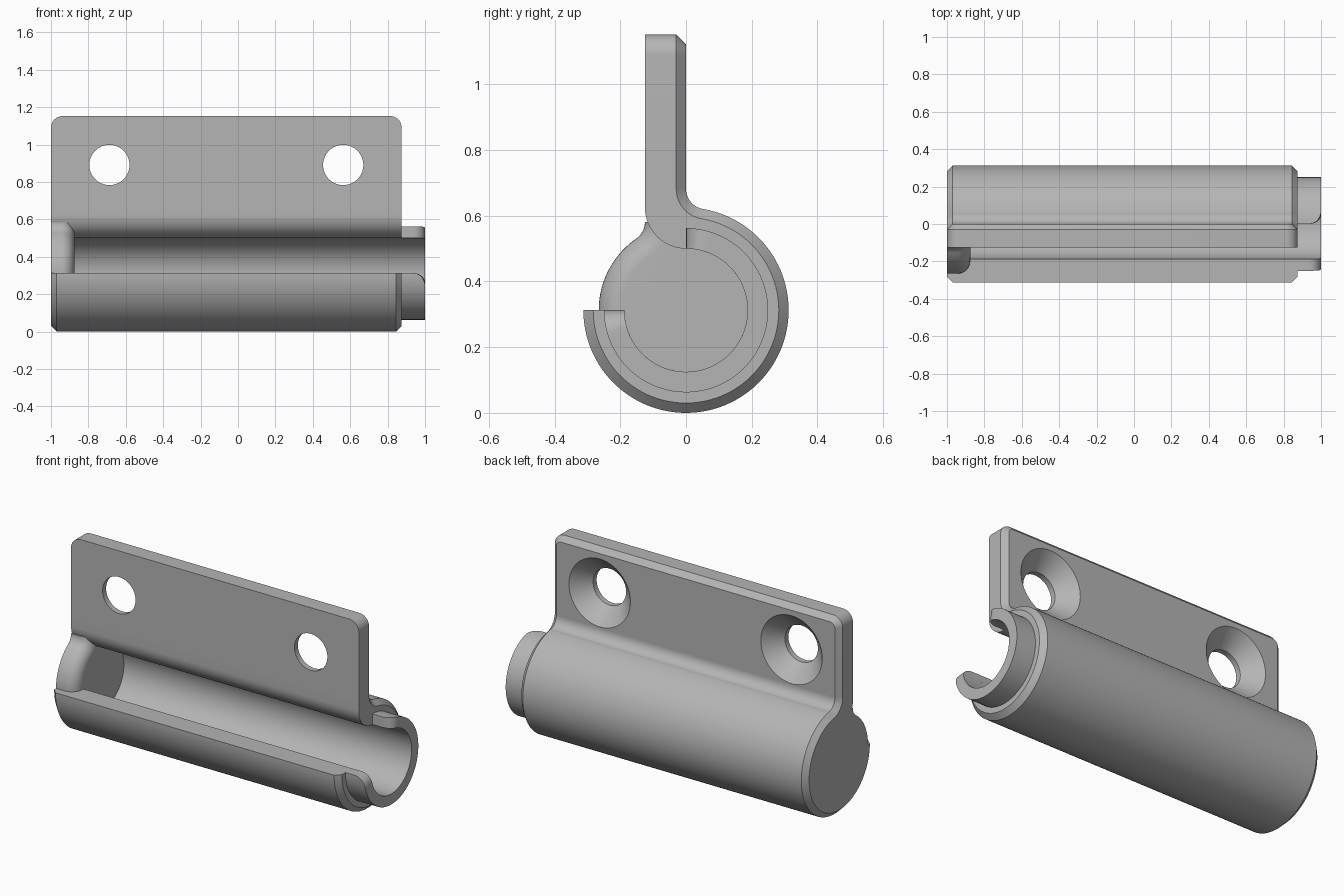
import bpy, bmesh
from math import sin, cos, radians, sqrt, atan2, degrees

cube = bpy.data.objects.get("Cube")
if cube:
    bpy.data.objects.remove(cube, do_unlink=True)

# Main dimensions
LEFT, RIGHT, TIP = -1.0, 0.875, 1.0
AXIS = 0.3125            # height of the barrel axis
OUTER, BORE, SPIGOT = 0.3125, 0.1875, 0.25
THICK, TOP = 0.125, 1.152
CHAMFER, FILLET, ROUND = 0.03, 0.0625, 0.0625
FILLET_Z = AXIS + sqrt((OUTER + FILLET) ** 2 - FILLET ** 2)

grey = bpy.data.materials.new("plain grey")
grey.use_nodes = True
grey.diffuse_color = (0.46, 0.46, 0.46, 1)
grey.node_tree.nodes["Principled BSDF"].inputs["Base Color"].default_value = grey.diffuse_color


def arc(cx, cy, r, start, end, steps):
    angles = [radians(start + (end - start) * i / steps) for i in range(steps + 1)]
    return [(cx + r * cos(a), cy + r * sin(a)) for a in angles]


def loft(name, rings):
    """Skin a row of matching closed rings and cap both ends."""
    bm = bmesh.new()
    loops = [[bm.verts.new(p) for p in ring] for ring in rings]
    n = len(loops[0])
    for a, b in zip(loops, loops[1:]):
        for i in range(n):
            j = (i + 1) % n
            bm.faces.new((a[i], a[j], b[j], b[i]))
    bm.faces.new(loops[0])
    bm.faces.new(loops[-1])
    bmesh.ops.recalc_face_normals(bm, faces=bm.faces)
    mesh = bpy.data.meshes.new(name)
    bm.to_mesh(mesh)
    bm.free()
    mesh.materials.append(grey)
    obj = bpy.data.objects.new(name, mesh)
    bpy.context.collection.objects.link(obj)
    return obj


def activate(obj):
    bpy.ops.object.select_all(action='DESELECT')
    obj.select_set(True)
    bpy.context.view_layer.objects.active = obj


# Barrel: open trough with a neck that flows into the plate
def barrel_ring(x, inset):
    turn = degrees(atan2(FILLET_Z - AXIS, FILLET))
    pts = arc(0, AXIS, OUTER - inset, 180, 360 + turn, 72)
    pts += arc(FILLET, FILLET_Z, FILLET + inset, 180 + turn, 180, 10)
    pts += [(-THICK, FILLET_Z)]
    pts += arc(0, AXIS + BORE + THICK, THICK, 180, 270, 16)
    pts += arc(0, AXIS, BORE, 450, 180, 72)[1:]
    return [(x, y, z) for y, z in pts]


barrel = loft("barrel", [
    barrel_ring(LEFT, CHAMFER), barrel_ring(LEFT + CHAMFER, 0),
    barrel_ring(RIGHT - CHAMFER, 0), barrel_ring(RIGHT, CHAMFER)])


# Mounting plate: rounded top corners, chamfered back outline
def plate_ring(y, inset):
    r = ROUND
    pts = [(LEFT + inset, FILLET_Z), (RIGHT - inset, FILLET_Z)]
    pts += arc(RIGHT - r, TOP - r, r - inset, 0, 90, 10)
    pts += arc(LEFT + r, TOP - r, r - inset, 90, 180, 10)
    return [(x, y, z) for x, z in pts]


plate = loft("mounting_plate", [
    plate_ring(-THICK, 0), plate_ring(-CHAMFER, 0), plate_ring(0, CHAMFER)])

# Countersunk screw holes
for x in (-0.6875, 0.5625):
    steps = [(-0.2, 0.1075), (-0.0925, 0.1075), (0.05, 0.25)]
    cutter = loft("hole_cutter", [
        [(px, y, pz) for px, pz in arc(x, 0.8906, r, 0, 360, 64)[:-1]]
        for y, r in steps])
    cutter.hide_render = True
    activate(plate)
    cut = plate.modifiers.new("hole", 'BOOLEAN')
    cut.operation, cut.solver, cut.object = 'DIFFERENCE', 'EXACT', cutter
    bpy.ops.object.modifier_apply(modifier=cut.name)
    bpy.data.objects.remove(cutter, do_unlink=True)


# End stop: closes the bore and bulges out with a rounded inner edge
def stop_ring(x, inset):
    radius, blend = 0.2656, FILLET
    cy = -THICK - blend
    rise = sqrt((radius + blend) ** 2 - cy ** 2)
    turn = degrees(atan2(rise, cy))
    pts = arc(0, AXIS, radius - inset, 180, turn, 20)
    pts += arc(cy, AXIS + rise, blend + inset, turn - 180, 0, 10)
    pts += [(0, AXIS + rise)]
    pts += arc(0, AXIS, BORE, 90, -180, 72)
    return [(x, y, z) for y, z in pts]


edge, inner = 0.07, LEFT + 0.125
end_stop = loft("end_stop", [stop_ring(LEFT, 0)] + [
    stop_ring(inner - edge + u, edge - v) for u, v in arc(0, 0, edge, 90, 0, 10)])

# Spigot: thin open collar with rounded tips
rings = []
fine = [0, 0.5, 1, 2, 3.5, 5, 7, 9, 12, 14.5, 17]
angles = fine + [17 + 4 * i for i in range(1, 59)] + [270 - a for a in reversed(fine)]
for a in angles:
    depth = min(ROUND, 0.22 * sin(radians(min(a, 270 - a, 90))))
    end = TIP - ROUND + sqrt(ROUND ** 2 - (ROUND - depth) ** 2)
    c, s = cos(radians(180 + a)), sin(radians(180 + a))
    rings.append([(x, r * c, AXIS + r * s) for x, r in (
        (RIGHT - 0.005, BORE), (RIGHT - 0.005, SPIGOT), (end, SPIGOT), (end, BORE))])
spigot = loft("spigot", rings)

# Smooth curves, crisp edges
for part in (barrel, plate, end_stop, spigot):
    activate(part)
    bpy.ops.object.shade_smooth_by_angle(angle=radians(30))
